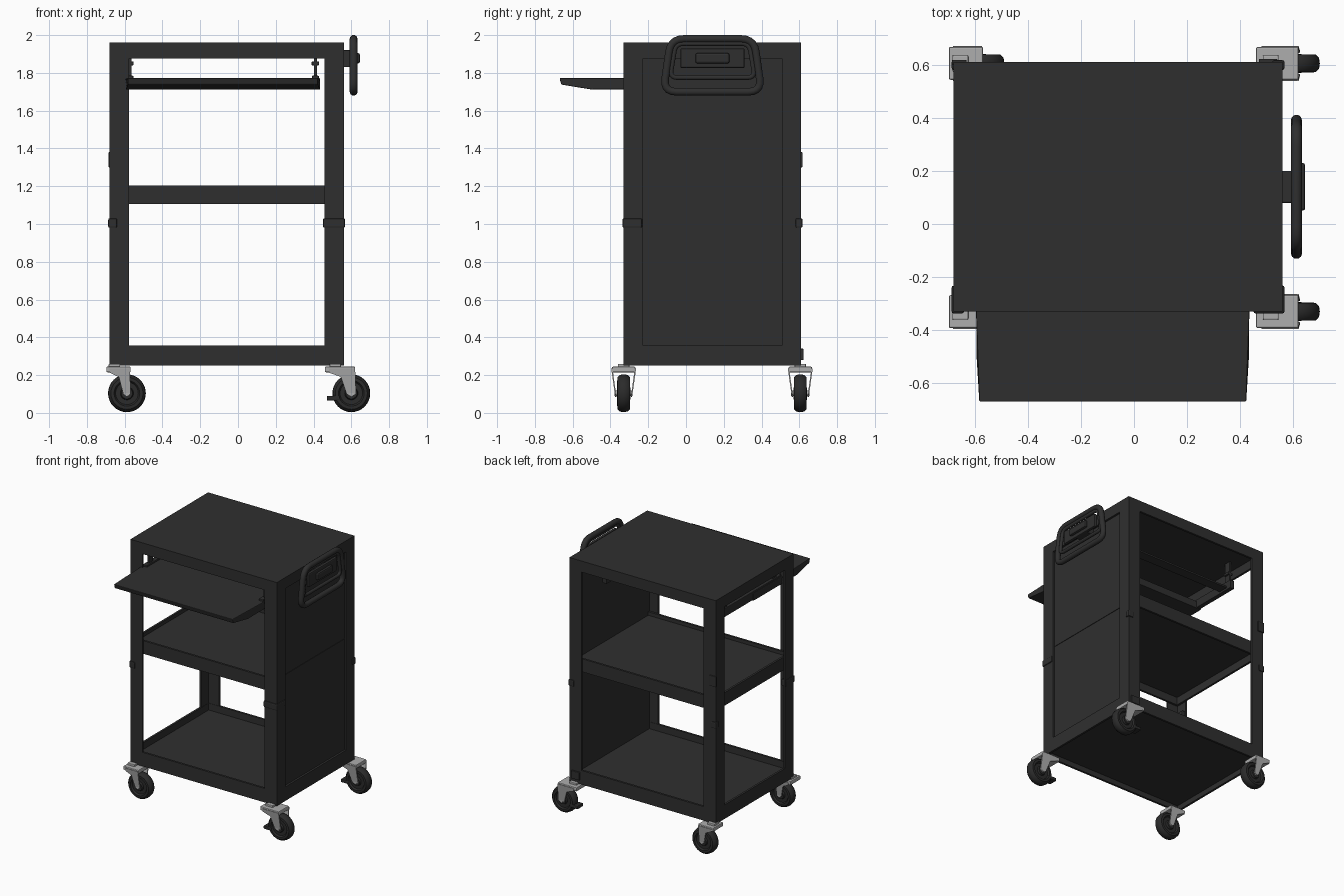
import bpy, bmesh, math
from mathutils import Vector, Matrix

old = bpy.data.objects.get("Cube")
if old:
    bpy.data.objects.remove(old, do_unlink=True)


def material(name, value, rough):
    m = bpy.data.materials.new(name)
    m.use_nodes = True
    color = (value, value, value, 1)
    m.diffuse_color = color
    bsdf = next(n for n in m.node_tree.nodes if n.type == 'BSDF_PRINCIPLED')
    bsdf.inputs["Base Color"].default_value = color
    bsdf.inputs["Roughness"].default_value = rough
    return m


BLACK = material("black_enamel", 0.028, 0.6)
RUBBER = material("black_rubber", 0.024, 0.8)
STEEL = material("grey_steel", 0.42, 0.5)


def finish(name, bm, mat, bevel=0, smooth=False):
    bmesh.ops.recalc_face_normals(bm, faces=bm.faces)
    mesh = bpy.data.meshes.new(name)
    bm.to_mesh(mesh)
    bm.free()
    mesh.materials.append(mat)
    ob = bpy.data.objects.new(name, mesh)
    bpy.context.collection.objects.link(ob)
    if bevel:
        mod = ob.modifiers.new("soft_edges", 'BEVEL')
        mod.width, mod.segments = bevel, 2
    if smooth:
        bpy.ops.object.select_all(action='DESELECT')
        ob.select_set(True)
        bpy.context.view_layer.objects.active = ob
        bpy.ops.object.shade_smooth_by_angle(angle=math.radians(35))
    return ob


def add_box(bm, x, y, z):
    size = Vector((x[1] - x[0], y[1] - y[0], z[1] - z[0]))
    mid = Vector((sum(x), sum(y), sum(z))) / 2
    m = Matrix.Translation(mid) @ Matrix.Diagonal((*size, 1))
    bmesh.ops.create_cube(bm, size=1, matrix=m)


def box(name, x, y, z, mat=BLACK, bevel=0.004):
    bm = bmesh.new()
    add_box(bm, x, y, z)
    return finish(name, bm, mat, bevel)


def prism(name, points, offset, mat, bevel=0.0):
    """Extrude a planar outline by an offset vector."""
    bm = bmesh.new()
    face = bm.faces.new([bm.verts.new(p) for p in points])
    new = bmesh.ops.extrude_face_region(bm, geom=[face])["geom"]
    bmesh.ops.translate(bm, vec=offset,
                        verts=[v for v in new if isinstance(v, bmesh.types.BMVert)])
    return finish(name, bm, mat, bevel)


def shelf(name, x, y, z, plate, t=0.016):
    """A flat plate inside a four-sided folded rim."""
    bm = bmesh.new()
    add_box(bm, x, y, plate)
    for a in ((x[0], x[0] + t), (x[1] - t, x[1])):
        add_box(bm, a, y, z)
    for b in ((y[0], y[0] + t), (y[1] - t, y[1])):
        add_box(bm, (x[0] + t, x[1] - t), b, z)
    return finish(name, bm, BLACK)


def tube(name, points, radius, cyclic=False):
    curve = bpy.data.curves.new(name, 'CURVE')
    curve.dimensions = '3D'
    curve.bevel_depth, curve.bevel_resolution = radius, 3
    curve.use_fill_caps = True
    s = curve.splines.new('POLY')
    s.points.add(len(points) - 1)
    for p, co in zip(s.points, points):
        p.co = (*co, 1)
    s.use_cyclic_u = cyclic
    curve.materials.append(BLACK)
    ob = bpy.data.objects.new(name, curve)
    bpy.context.collection.objects.link(ob)
    return ob


def rounded(corners, r, steps=5):
    """Round the corners of a closed loop."""
    out, n = [], len(corners)
    for i in range(n):
        p = Vector(corners[i])
        a = p + (Vector(corners[i - 1]) - p).normalized() * r
        b = p + (Vector(corners[(i + 1) % n]) - p).normalized() * r
        for k in range(steps + 1):
            t = k / steps
            out.append(a * (1 - t) ** 2 + p * 2 * t * (1 - t) + b * t * t)
    return out


X0, X1, Y0, Y1 = -0.68, 0.56, -0.33, 0.61
Z0, Z1 = 0.25, 1.96
W, T = 0.103, 0.014

# Folded angle-iron corner posts with clips at half height
for side, x, sx in (("right", X0, 1), ("left", X1, -1)):
    for end, y, sy in (("front", Y0, 1), ("rear", Y1, -1)):
        outline = [(0, 0), (W, 0), (W, T), (T, T), (T, W), (0, W)]
        prism(f"{end}_{side}_post", [(x + sx * a, y + sy * b, Z0) for a, b in outline],
              (0, 0, Z1 - Z0 - 0.004), BLACK)
        reach = 0.11 if (side, end) == ("left", "front") else 0.04
        xs = sorted((x - sx * 0.007, x + sx * reach))
        ys = sorted((y - sy * 0.007, y + sy * (0.098 if end == "front" else 0.03)))
        box(f"{end}_{side}_clip", xs, ys, (0.98, 1.03), bevel=0.008)

# Top, middle and bottom shelves
shelf("top_shelf", (X0, X1), (Y0, Y1), (1.875, Z1), (1.944, Z1))
shelf("middle_shelf", (X0 + T, X1 - T), (Y0 + T, Y1 - T), (1.105, 1.205), (1.165, 1.178))
shelf("bottom_shelf", (X0, X1), (Y0, Y1), (Z0, 0.357), (0.29, 0.305))

# Closed side panel
box("side_panel", (0.53, 0.542), (Y0 + T, Y1 - T), (0.30, 1.93), bevel=0)

# Pull-out tray with a thin front lip, hung from slide rails
outline = [(-0.67, 1.772), (-0.33, 1.772), (0.03, 1.772), (0.03, 1.715),
           (-0.50, 1.712), (-0.66, 1.738)]
tray = prism("pull_out_tray", [(-0.595, y, z) for y, z in outline], (1.03, 0, 0), BLACK, 0.005)
for v in tray.data.vertices:
    if v.co.y < -0.6:
        v.co.x += 0.012 if v.co.x < 0 else -0.012
for side, x in (("right", -0.572), ("left", 0.41)):
    box(f"{side}_slide_rail", (x - 0.018, x + 0.018), (-0.31, 0.40), (1.72, 1.785))
    for end, y in (("front", -0.27), ("rear", 0.33)):
        box(f"{side}_{end}_rail_hanger", (x - 0.007, x + 0.007), (y, y + 0.05), (1.78, 1.95), bevel=0)
        box(f"{side}_{end}_rail_foot", (x - 0.02, x + 0.02), (y, y + 0.05), (1.84, 1.86))
box("slide_cross_bar", (-0.56, 0.40), (0.28, 0.36), (1.735, 1.75))

# Push handle: outer hoop, inner hoop and mounting plate
HX = 0.612
hoop = [(HX, -0.12, 1.70), (HX, 0.40, 1.70), (HX, 0.36, 1.98), (HX, -0.08, 1.98)]
tube("handle_hoop", rounded(hoop, 0.07), 0.021, True)
inner = [(HX, -0.085, 1.775), (HX, 0.365, 1.775), (HX, 0.335, 1.955), (HX, -0.055, 1.955)]
tube("handle_inner_hoop", rounded(inner, 0.04), 0.013, True)
box("handle_mount", (0.54, 0.615), (0.08, 0.20), (1.83, 1.92))
box("handle_plate", (0.60, 0.625), (-0.03, 0.31), (1.825, 1.93), bevel=0.008)
box("handle_boss", (0.62, 0.645), (0.05, 0.23), (1.85, 1.905), bevel=0.01)

# Small hardware on the rear posts
box("cord_bracket", (X0 - 0.006, X0 + 0.05), (Y1 - 0.01, Y1 + 0.008), (1.30, 1.38))
box("rear_foot_bracket", (0.47, 0.54), (Y1 - 0.01, Y1 + 0.012), (0.28, 0.34))


def lathe_y(name, profile, center, mat):
    """Spin a (radius, offset) profile about an axis parallel to y."""
    bm = bmesh.new()
    verts = [bm.verts.new((r, o, 0)) for r, o in profile]
    edges = [bm.edges.new(pair) for pair in zip(verts, verts[1:])]
    bmesh.ops.spin(bm, geom=verts + edges, axis=(0, 1, 0), cent=(0, 0, 0),
                   angle=math.tau, steps=32)
    bmesh.ops.remove_doubles(bm, verts=bm.verts, dist=0.0005)
    bmesh.ops.translate(bm, verts=bm.verts, vec=center)
    return finish(name, bm, mat, smooth=True)


# Trailing casters: wheel, forked cheeks, swivel and brake pedal
half = [(0, 0.036), (0.03, 0.036), (0.035, 0.022), (0.06, 0.022), (0.068, 0.034),
        (0.085, 0.033), (0.097, 0.02)]
wheel = half + [(0.1, 0)] + [(r, -o) for r, o in reversed(half)]
for side, cx, scale in (("right", -0.588, 0.78), ("left", 0.60, 1.0)):
    for end, cy in (("front", -0.33), ("rear", 0.605)):
        tag = f"{end}_{side}"
        lathe_y(f"{tag}_wheel", wheel, (cx, cy, 0.104), RUBBER)
        cheek = [(-0.12, 0.235), (0.02, 0.235), (0.025, 0.10), (0.0, 0.085),
                 (-0.025, 0.10), (-0.055, 0.19), (-0.115, 0.212)]
        for s, which in ((-1, "outer"), (1, "inner")):
            pts = [(cx + a * scale, cy + s * (0.038 + (z - 0.085) * 0.14), z) for a, z in cheek]
            prism(f"{tag}_{which}_fork", pts, (0, s * 0.007, 0), STEEL)
        box(f"{tag}_fork_crown", (cx - 0.14 * scale, cx + 0.02),
            (cy - 0.062, cy + 0.062), (0.215, 0.245), STEEL, 0.006)
        lathe_y(f"{tag}_axle", [(0, -0.048), (0.014, -0.048), (0.014, 0.048), (0, 0.048)],
                (cx, cy, 0.104), STEEL)
        sx = cx - 0.085 * scale
        box(f"{tag}_swivel", (sx - 0.03, sx + 0.03), (cy - 0.03, cy + 0.03), (0.24, 0.26), STEEL)
        if side == "left":
            box(f"{tag}_brake_pedal", (cx - 0.13, cx - 0.06), (cy - 0.035, cy + 0.035),
                (0.065, 0.09), RUBBER, 0.006)
